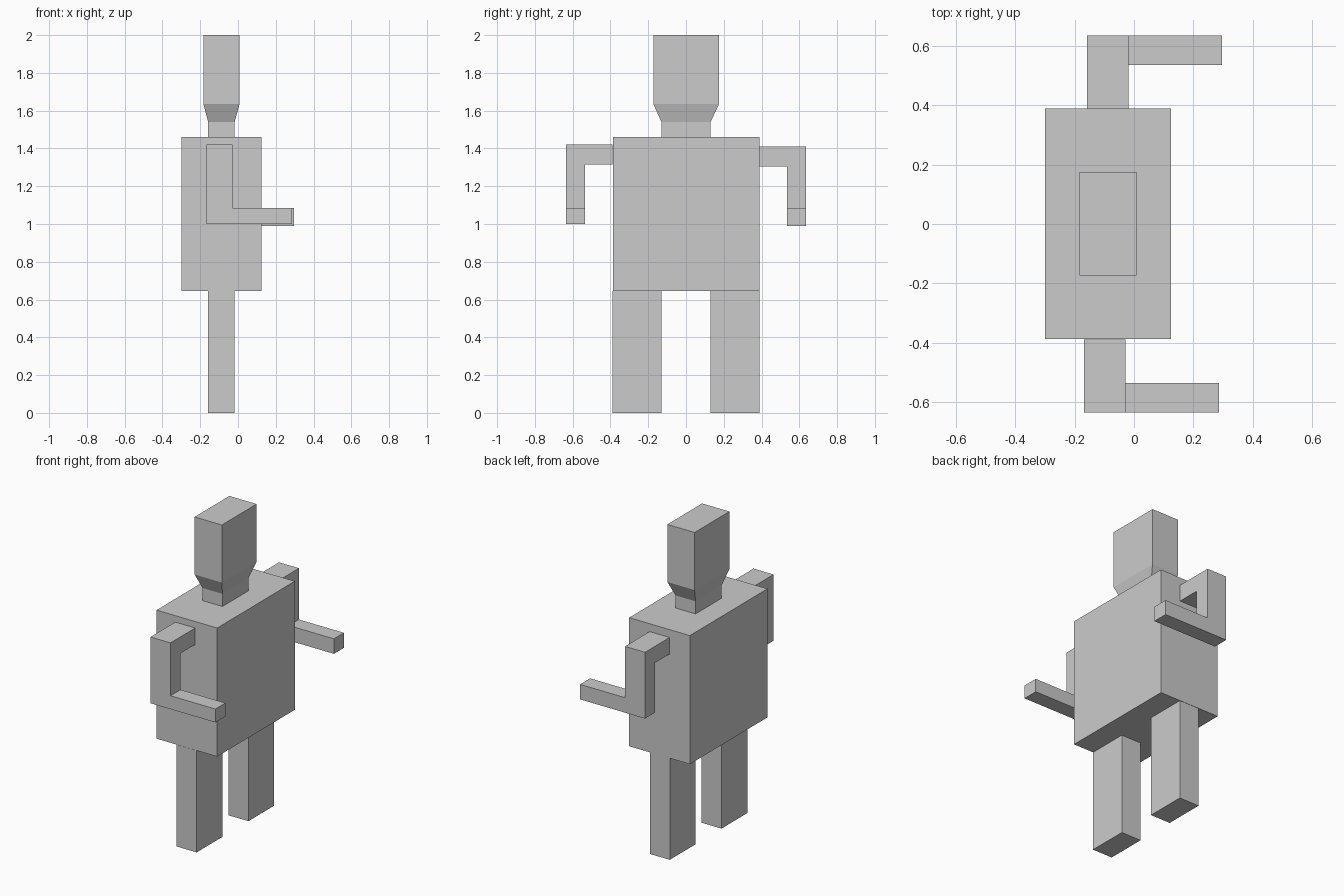
import bpy, bmesh
from mathutils import Vector

if "Cube" in bpy.data.objects:
    bpy.data.objects.remove(bpy.data.objects["Cube"])


def finish(name, bm):
    bmesh.ops.recalc_face_normals(bm, faces=bm.faces)
    mesh = bpy.data.meshes.new(name)
    bm.to_mesh(mesh)
    bm.free()
    obj = bpy.data.objects.new(name, mesh)
    bpy.context.collection.objects.link(obj)
    return obj


def block(x, y, z):
    """bmesh box spanning the given (min, max) ranges."""
    bm = bmesh.new()
    bmesh.ops.create_cube(bm, size=1)
    for v in bm.verts:
        v.co = [r[0] if c < 0 else r[1] for c, r in zip(v.co, (x, y, z))]
    bm.normal_update()
    return bm


def extrude(bm, near, direction, dist):
    """Pull out the face pointing along direction that lies closest to near."""
    d, p = Vector(direction), Vector(near)
    face = min((f for f in bm.faces if f.normal.dot(d) > 0.9),
               key=lambda f: (f.calc_center_median() - p).length)
    new = bmesh.ops.extrude_discrete_faces(bm, faces=[face])["faces"][0]
    for v in new.verts:
        v.co += d * dist
    bm.normal_update()
    return new


def fit(face, x, y):
    """Stretch a horizontal face to the given ranges."""
    c = face.calc_center_median()
    for v in face.verts:
        v.co.x = x[0] if v.co.x < c.x else x[1]
        v.co.y = y[0] if v.co.y < c.y else y[1]


CORE = (-0.158, -0.018)  # depth shared by neck and legs

# Torso
finish("torso", block((-0.30, 0.125), (-0.387, 0.39), (0.645, 1.46)))

# Neck flaring into the head
bm = block(CORE, (-0.13, 0.13), (1.46, 1.54))
jaw = extrude(bm, (0, 0, 1.54), (0, 0, 1), 0.095)
fit(jaw, (-0.183, 0.008), (-0.173, 0.175))
extrude(bm, (0, 0, 1.635), (0, 0, 1), 0.365)
finish("head", bm)

# Legs and bent arms, one per side
for label, s, dx, dz in (("right", -1, -0.01, 0.005), ("left", 1, 0, -0.005)):
    finish(label + "_leg", block(CORE, sorted((s * 0.13, s * 0.388)), (0, 0.645)))

    x0, x1 = CORE[0] + dx, CORE[1] + dx
    y = s * 0.586
    bm = block((x0, x1), sorted((s * 0.536, s * 0.636)), (1.31 + dz, 1.415 + dz))
    extrude(bm, (x0, y, 1.36), (0, -s, 0), 0.147)            # shoulder
    extrude(bm, (x0, y, 1.31), (0, 0, -1), 0.225 + dz)       # upper arm
    extrude(bm, (x0, y, 1.085), (0, 0, -1), 0.09 - dz)       # elbow
    extrude(bm, (x1, y, 1.04), (1, 0, 0), 0.315)             # forearm
    finish(label + "_arm", bm)
